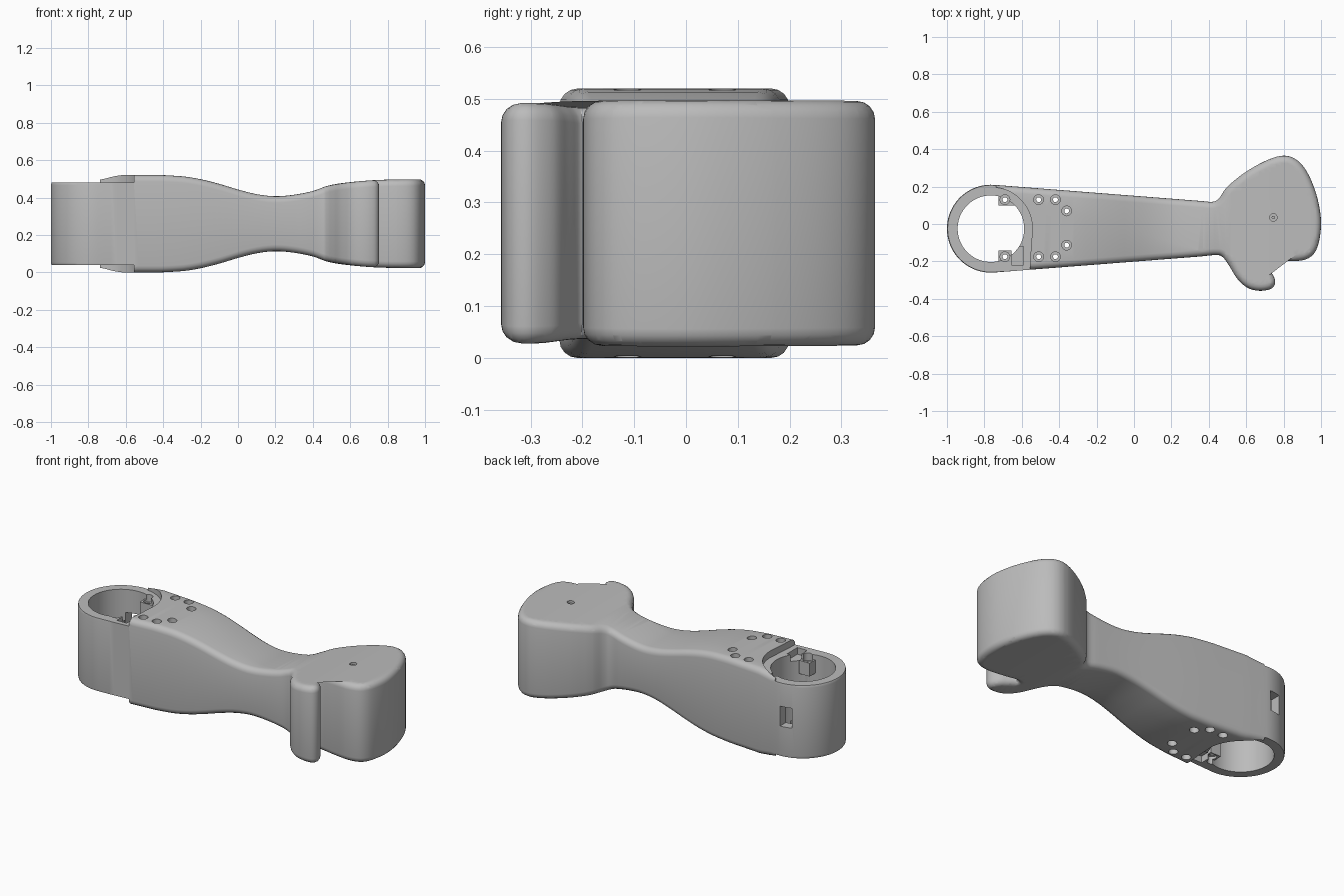
import bpy, bmesh, math
from mathutils import Vector

if "Cube" in bpy.data.objects:
    bpy.data.objects.remove(bpy.data.objects["Cube"], do_unlink=True)

MID = 0.26                      # height of the symmetry plane
CX, CY = -0.765, -0.025         # socket centre
ROUND = 0.035                   # edge rounding

grey = bpy.data.materials.new("matte grey")
grey.use_nodes = True
grey.diffuse_color = (0.5, 0.5, 0.5, 1)
grey.node_tree.nodes["Principled BSDF"].inputs["Base Color"].default_value = (0.5, 0.5, 0.5, 1)


def arc(x, y, r, a0=0, a1=360, n=32):
    steps = n if abs(a1 - a0) >= 360 else n + 1
    angles = [math.radians(a0 + (a1 - a0) * i / n) for i in range(steps)]
    return [(x + r * math.cos(a), y + r * math.sin(a)) for a in angles]


def box(x0, x1, y0, y1):
    return [(x0, y0), (x1, y0), (x1, y1), (x0, y1)]


def make_object(name, bm):
    bmesh.ops.recalc_face_normals(bm, faces=bm.faces)
    mesh = bpy.data.meshes.new(name)
    bm.to_mesh(mesh)
    bm.free()
    mesh.materials.append(grey)
    obj = bpy.data.objects.new(name, mesh)
    bpy.context.collection.objects.link(obj)
    return obj


def prisms(name, solids):
    """Several upright prisms in one object: (outline, bottom, top)."""
    bm = bmesh.new()
    for pts, z0, z1 in solids:
        low = [bm.verts.new((x, y, z0)) for x, y in pts]
        high = [bm.verts.new((x, y, z1)) for x, y in pts]
        bm.faces.new(low[::-1])
        bm.faces.new(high)
        for i in range(len(pts)):
            j = (i + 1) % len(pts)
            bm.faces.new((low[i], low[j], high[j], high[i]))
    return make_object(name, bm)


def both_ends(outlines, z0, z1):
    """The same prisms at the top and mirrored at the bottom."""
    return [(o, a, b) for o in outlines
            for a, b in ((z0, z1), (2 * MID - z1, 2 * MID - z0))]


def combine(target, operation, name, solids):
    tool = prisms(name, solids)
    tool.hide_render = True
    mod = target.modifiers.new(name, "BOOLEAN")
    mod.operation, mod.solver, mod.object = operation, "EXACT", tool
    bpy.context.view_layer.objects.active = target
    bpy.ops.object.modifier_apply(modifier=mod.name)
    bpy.data.objects.remove(tool, do_unlink=True)


def spline(pts, n=5):
    """Smooth curve through the inner points."""
    out = []
    for a, b, c, d in zip(pts, pts[1:], pts[2:], pts[3:]):
        a, b, c, d = map(Vector, (a, b, c, d))
        for i in range(n):
            t = i / n
            p = 0.5 * (2 * b + (c - a) * t + (2 * a - 5 * b + 4 * c - d) * t**2
                       + (3 * b - a - 3 * c + d) * t**3)
            out.append(tuple(p))
    return out


def inset(pts, dist):
    out = []
    for i, p in enumerate(pts):
        p, a, b = Vector(p), Vector(pts[i - 1]), Vector(pts[(i + 1) % len(pts)])
        e1, e2 = (p - a).normalized(), (b - p).normalized()
        n1, n2 = Vector((-e1.y, e1.x)), Vector((-e2.y, e2.x))
        out.append(tuple(p + (n1 + n2) / max(1 + n1.dot(n2), 0.6) * dist))
    return out


# Half thickness along the length
THICK = [(-1, .24), (-.74, .243), (-.62, .26), (-.4, .26), (-.3, .254), (-.2, .238),
         (-.1, .213), (0, .183), (.1, .158), (.2, .147), (.3, .155), (.4, .175),
         (.48, .203), (.58, .22), (.75, .234), (1, .239)]


def half_height(x):
    x = min(max(x, -1), 0.9999)
    k = max(i for i, p in enumerate(THICK[:-1]) if p[0] <= x)
    (x0, h0), (x1, h1) = THICK[k], THICK[k + 1]

    def slope(i):
        i = min(max(i, 1), len(THICK) - 2)
        return (THICK[i + 1][1] - THICK[i - 1][1]) / (THICK[i + 1][0] - THICK[i - 1][0])
    w = x1 - x0
    t = (x - x0) / w
    if k < 4:
        return h0 + (h1 - h0) * t
    return (h0 * (2 * t**3 - 3 * t**2 + 1) + h1 * (3 * t**2 - 2 * t**3)
            + w * (slope(k) * (t**3 - 2 * t**2 + t) + slope(k + 1) * (t**3 - t**2)))


# Outline: socket end, thumb lobe, then the broad heel
lobes = [(.2, -.186), (.35, -.174), (.44, -.166), (.475, -.178), (.51, -.225), (.55, -.29),
         (.605, -.34), (.67, -.357), (.735, -.345), (.755, -.305), (.73, -.255),
         (.685, -.225), (.65, -.2), (.675, -.184), (.76, -.191), (.87, -.198),
         (.945, -.175), (.985, -.11), (1, .01), (.98, .14), (.935, .26), (.88, .335),
         (.81, .365), (.72, .345), (.6, .28), (.5, .2), (.455, .138), (.42, .119),
         (.35, .124), (.2, .136)]
outline = arc(CX, CY, 0.235, 86, 274, 40) + spline(lobes)

# Body: stacked rounded rims, sliced along the length and bent to thickness
bm = bmesh.new()
levels = []
for k in range(5):
    a = math.pi / 2 * k / 4
    levels.append((inset(outline, ROUND * (1 - math.cos(a))), 1 - ROUND * (1 - math.sin(a))))
stack = [(p, -z) for p, z in reversed(levels)] + levels
rings = [[bm.verts.new((x, y, z)) for x, y in pts] for pts, z in stack]
for low, high in zip(rings, rings[1:]):
    for i in range(len(low)):
        j = (i + 1) % len(low)
        bm.faces.new((low[i], low[j], high[j], high[i]))
caps = [bm.faces.new(rings[0][::-1]), bm.faces.new(rings[-1])]
bmesh.ops.triangulate(bm, faces=caps)
for i in range(57):
    bmesh.ops.bisect_plane(bm, geom=bm.verts[:] + bm.edges[:] + bm.faces[:], dist=1e-5,
                           plane_co=(-0.71 + 0.03 * i, 0, 0), plane_no=(1, 0, 0))
for v in bm.verts:
    lift = half_height(v.co.x) - 1 + abs(v.co.z)
    v.co.z = MID + math.copysign(lift, v.co.z)
bmesh.ops.triangulate(bm, faces=bm.faces)
body = make_object("arm_body", bm)

# Stepped recess around the socket, on both faces
recess = ([(-1.1, -.4), (-.56, -.4), (-.556, -.2)]
          + arc(CX, CY, 0.222, 0, 83, 20) + [(-.74, .4), (-1.1, .4)])
combine(body, "DIFFERENCE", "recess_cutter", both_ends([recess], 0.48, 0.7))

# Socket bore, inner bosses and cable slot
combine(body, "DIFFERENCE", "bore_cutter", [(arc(CX, CY, 0.178, n=64), -0.2, 0.8)])
bosses = [box(-.725, -.61, .1, .175), box(-.725, -.655, -.215, -.143)]
combine(body, "UNION", "bosses", both_ends(bosses, 0.37, 0.45))
combine(body, "DIFFERENCE", "notch_cutter", both_ends([box(-.655, -.59, -.22, -.12)], 0.44, 0.6))
combine(body, "DIFFERENCE", "window_cutter", [(box(-.845, -.775, .1, .3), 0.22, 0.34)])

# Screw holes with counterbores
screws = [(x, y) for x, back, front in ((-.69, .13, -.175), (-.51, .13, -.175),
                                        (-.42, .13, -.175), (-.36, .07, -.113))
          for y in (back, front)]
combine(body, "DIFFERENCE", "shaft_cutter",
        [(arc(x, y, 0.013, n=16), -0.2, 0.8) for x, y in screws])
combine(body, "DIFFERENCE", "counterbore_cutter",
        both_ends([arc(x, y, 0.026, n=24) for x, y in screws], 0.435, 0.7))

# Pin hole in the heel, with its pin
combine(body, "DIFFERENCE", "pin_hole_cutter", [(arc(.745, .035, 0.02, n=24), 0.43, 0.7)])
pin = prisms("heel_pin", [(arc(.745, .035, 0.009, n=16), 0.42, 0.485)])

for obj in (body, pin):
    bpy.ops.object.select_all(action="DESELECT")
    obj.select_set(True)
    bpy.context.view_layer.objects.active = obj
    bpy.ops.object.shade_smooth_by_angle(angle=math.radians(32))
